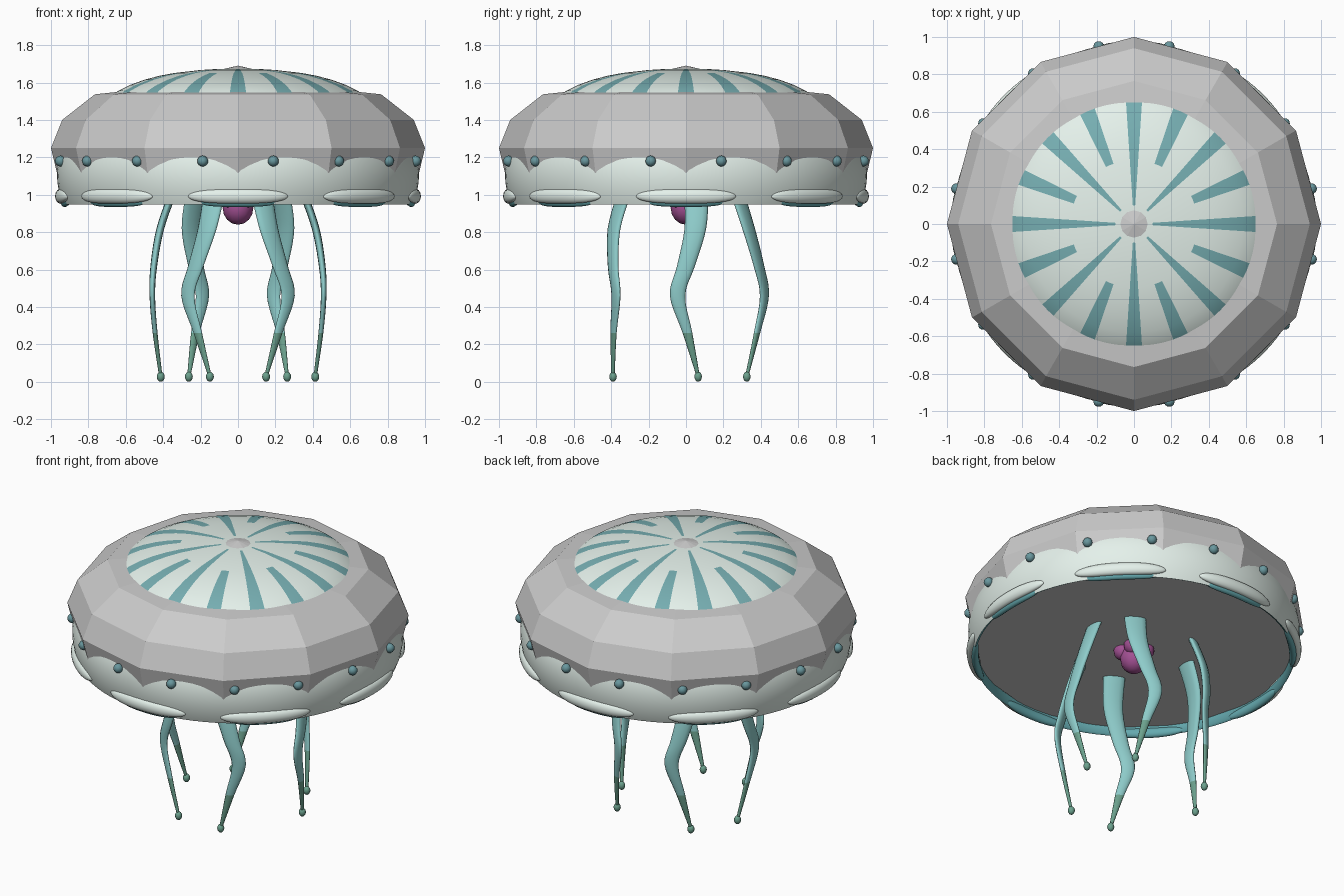
import bpy, bmesh, math
from math import sin, cos, pi, radians
from mathutils import Vector

if "Cube" in bpy.data.objects:
    bpy.data.objects.remove(bpy.data.objects["Cube"])


def material(name, rgb):
    m = bpy.data.materials.new(name)
    m.diffuse_color = (*rgb, 1)
    m.use_nodes = True
    m.node_tree.nodes["Principled BSDF"].inputs["Base Color"].default_value = m.diffuse_color
    return m


PALE = material("pale_green", (0.78, 0.88, 0.83))
STRIPE = material("stripe_teal", (0.18, 0.42, 0.44))
DARK = material("bead_teal", (0.14, 0.31, 0.34))
LINING = material("lining_teal", (0.13, 0.40, 0.43))
ARM = material("arm_teal", (0.27, 0.60, 0.59))
TIP = material("tip_green", (0.15, 0.36, 0.27))
PURPLE = material("purple", (0.36, 0.08, 0.29))


def mesh_object(name, verts, faces, mats=(), smooth=True, pick=None):
    me = bpy.data.meshes.new(name)
    me.from_pydata(verts, [], faces)
    for m in mats:
        me.materials.append(m)
    bm = bmesh.new()
    bm.from_mesh(me)
    for f in bm.faces:
        f.smooth = smooth
        if pick:
            f.material_index = pick(f.calc_center_median())
    bmesh.ops.remove_doubles(bm, verts=bm.verts, dist=0.0004)
    bmesh.ops.recalc_face_normals(bm, faces=bm.faces)
    bm.to_mesh(me)
    bm.free()
    ob = bpy.data.objects.new(name, me)
    bpy.context.collection.objects.link(ob)
    return ob


def loft(name, rings, mats=(), smooth=True, pick=None):
    """Skin a list of closed rings; collapsed rings become poles."""
    n = len(rings[0])
    verts = [v for r in rings for v in r]
    faces = [(i * n + j, i * n + (j + 1) % n, (i + 1) * n + (j + 1) % n, (i + 1) * n + j)
             for i in range(len(rings) - 1) for j in range(n)]
    return mesh_object(name, verts, faces, mats, smooth, pick)


def lathe(name, profile, n, mats=(), smooth=True, pick=None):
    rings = [[(r * cos(2 * pi * j / n), r * sin(2 * pi * j / n), z) for j in range(n)]
             for r, z in profile]
    return loft(name, rings, mats, smooth, pick)


def ball(name, loc, r, mat, seg=10, rings=8, sz=1.0):
    ob = lathe(name, [(r * sin(pi * i / rings), r * sz * cos(pi * i / rings))
                      for i in range(rings + 1)], seg, [mat])
    ob.location = loc
    return ob


def spline(pts, steps):
    """Catmull-Rom through tuples of any length."""
    p = [pts[0]] + list(pts) + [pts[-1]]
    out = []
    for i in range(1, len(p) - 2):
        for s in range(steps):
            t = s / steps
            out.append([0.5 * (2 * b + (c - a) * t + (2 * a - 5 * b + 4 * c - d) * t * t
                               + (3 * b - a - 3 * c + d) * t ** 3)
                        for a, b, c, d in zip(p[i - 1], p[i], p[i + 1], p[i + 2])])
    return out + [list(pts[-1])]


# Faceted grey bell, twelve sides, flat underside
lathe("faceted_bell", [(0, 1.69), (0.4, 1.60), (0.64, 1.55), (0.765, 1.537), (0.94, 1.40),
                       (1.0, 1.25), (0.94, 1.0), (0, 1.0)], 12, smooth=False)


# Smooth skin showing at the crown (with radial stripes) and at the rim
def striped(c):
    r = math.hypot(c.x, c.y)
    seg = int(math.degrees(math.atan2(c.y, c.x)) % 360 / 3.75)
    near = (seg + 1) // 6                      # which of the 16 spokes is closest
    on = seg % 6 in (0, 5) and c.z > 1.5
    return int(on and r > (0.34 if near % 2 else 0.1))


lathe("smooth_skin", [(0, 1.675), (0.1, 1.673), (0.2, 1.667), (0.34, 1.651), (0.42, 1.636),
                      (0.5, 1.615), (0.58, 1.586), (0.64, 1.556), (0.68, 1.525), (0.8, 1.42),
                      (0.9, 1.30), (0.94, 1.24), (0.958, 1.19), (0.968, 1.13), (0.966, 1.07),
                      (0.955, 1.0), (0.935, 0.948)], 96, [PALE, STRIPE], pick=striped)
lathe("rim_lining", [(0.935, 0.948), (0.922, 0.955), (0.915, 1.005)], 96, [LINING])


# Eight lappets hanging on the rim, each with a teal underside
def lappet(name, mid, half, r0, dr, z0, dz, mat):
    rings = []
    for i in range(25):
        u = -cos(pi * i / 24)
        w = max(0, 1 - abs(u) ** 3.0) ** 0.5
        a = mid + half * u
        rings.append([((r0 + dr * w * cos(v)) * cos(a), (r0 + dr * w * cos(v)) * sin(a),
                       z0 + dz * w * sin(v)) for v in (2 * pi * k / 14 for k in range(14))])
    loft(name, rings, [mat])


for k in range(8):
    a = k * pi / 4
    lappet(f"lappet_{k}", a, radians(16.3), 0.95, 0.028, 0.992, 0.04, PALE)
    lappet(f"lappet_underside_{k}", a, radians(13.5), 0.928, 0.022, 0.965, 0.031, LINING)

# Sixteen beads around the rim
for k in range(16):
    a = (k + 0.5) * pi / 8
    ball(f"rim_bead_{k}", (0.968 * cos(a), 0.968 * sin(a), 1.18), 0.029, DARK)

# Central mouth with four lobes
ball("mouth", (0, 0, 0.93), 0.082, PURPLE, 12, 8, 1.1)
for k in range(4):
    a = pi / 4 + k * pi / 2
    ball(f"mouth_lobe_{k}", (0.065 * cos(a), 0.065 * sin(a), 0.985), 0.055, PURPLE, 12, 8)

# Six ribbon arms: z, radial, sideways, half width, half thickness; alternate ones mirrored
PATH = spline([(1.02, 0.345, 0.055, 0.066, 0.022), (0.82, 0.415, 0.05, 0.058, 0.021),
               (0.62, 0.45, 0.0, 0.048, 0.018), (0.46, 0.458, -0.045, 0.041, 0.015),
               (0.26, 0.443, 0.008, 0.026, 0.013), (0.03, 0.413, 0.065, 0.009, 0.009)], 5)
for k in range(6):
    a = k * pi / 3
    side = 1 if k % 2 == 0 else -1
    out = Vector((cos(a), sin(a), 0))
    tan = Vector((-sin(a), cos(a), 0)) * side

    def point(z, r, t):
        return out * r + tan * t + Vector((0, 0, z))

    rings = [[point(z, r + th * sin(v), t + w * cos(v)) for v in (2 * pi * j / 12 for j in range(12))]
             for z, r, t, w, th in PATH]
    loft(f"arm_{k}", rings, [ARM, TIP], pick=lambda c: int(c.z < 0.26))
    ball(f"arm_tip_{k}", point(0.027, 0.413, 0.065), 0.021, TIP, 10, 8, 1.28)
